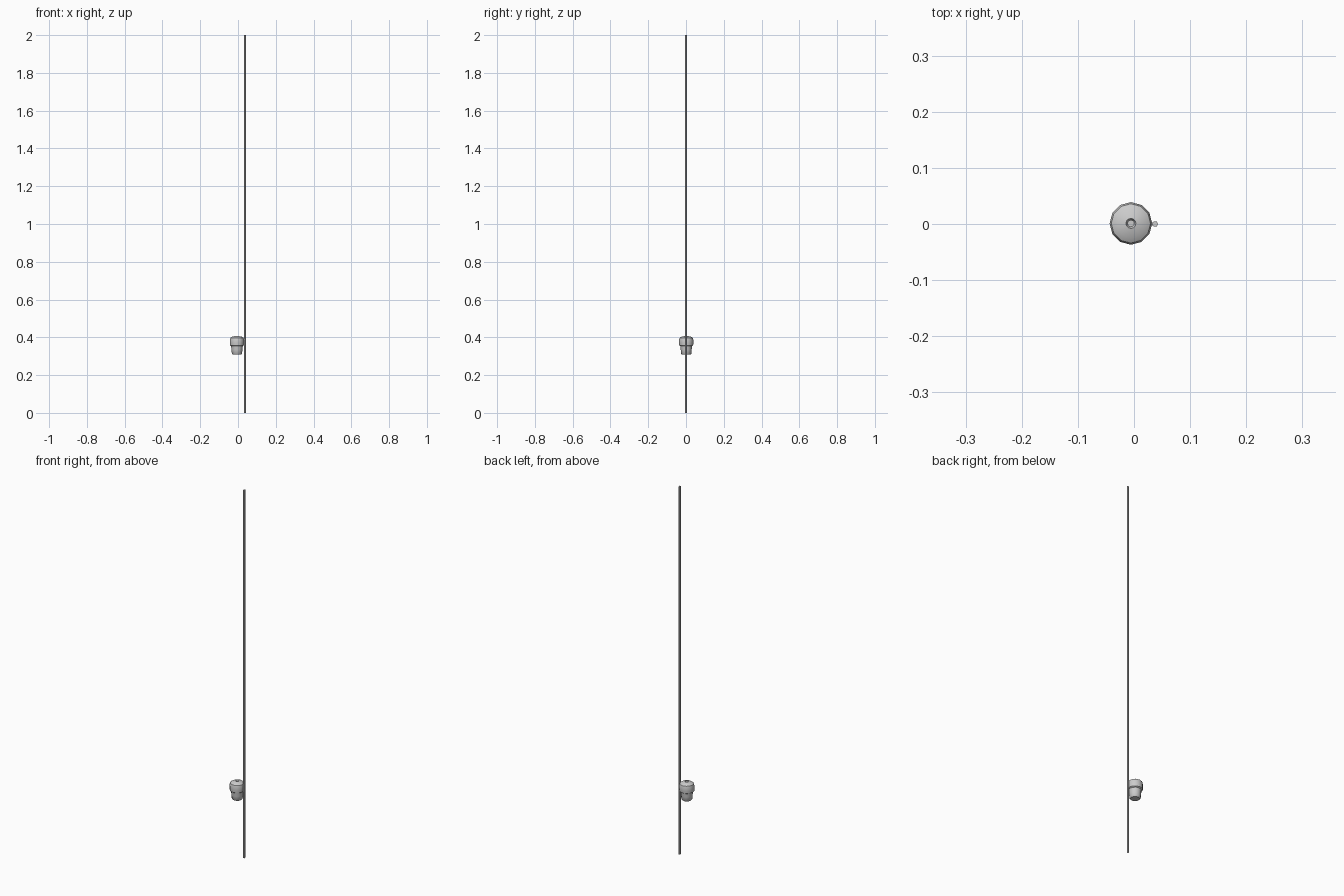
import bpy, bmesh, math

if "Cube" in bpy.data.objects:
    bpy.data.objects.remove(bpy.data.objects["Cube"])


def lathe(name, profile, sides, loc):
    """Revolve (radius, z) points around a vertical axis, capping both ends."""
    bm = bmesh.new()
    rings = []
    for r, z in profile:
        rings.append([bm.verts.new((r * math.cos(2 * math.pi * i / sides),
                                    r * math.sin(2 * math.pi * i / sides), z))
                      for i in range(sides)])
    for a, b in zip(rings, rings[1:]):
        for i in range(sides):
            j = (i + 1) % sides
            bm.faces.new((a[i], a[j], b[j], b[i]))
    bm.faces.new(rings[0][::-1])
    bm.faces.new(rings[-1])
    bmesh.ops.recalc_face_normals(bm, faces=bm.faces[:])
    mesh = bpy.data.meshes.new(name)
    bm.to_mesh(mesh)
    bm.free()
    ob = bpy.data.objects.new(name, mesh)
    ob.location = loc
    bpy.context.collection.objects.link(ob)
    bpy.ops.object.select_all(action='DESELECT')
    ob.select_set(True)
    bpy.context.view_layer.objects.active = ob
    bpy.ops.object.shade_smooth_by_angle(angle=math.radians(40))
    return ob


# Thin full-height rod
lathe("rod", [(0.0055, 0), (0.0055, 2)], 6, (0.0375, 0, 0))

# Bell-shaped housing: tapered body, wide rounded cap, dimple on top
lathe("housing", [(0.022, 0.308), (0.027, 0.313), (0.029, 0.335),
                  (0.031, 0.354), (0.037, 0.358), (0.038, 0.370),
                  (0.038, 0.386), (0.035, 0.397), (0.026, 0.403),
                  (0.009, 0.407), (0.006, 0.400)],
      12, (-0.0055, 0.001, 0))

# Short pin joining the housing to the rod
pin = lathe("pin", [(0.003, 0), (0.003, 0.012)], 6, (0.027, 0, 0.388))
pin.rotation_euler = (0, math.pi / 2, 0)
